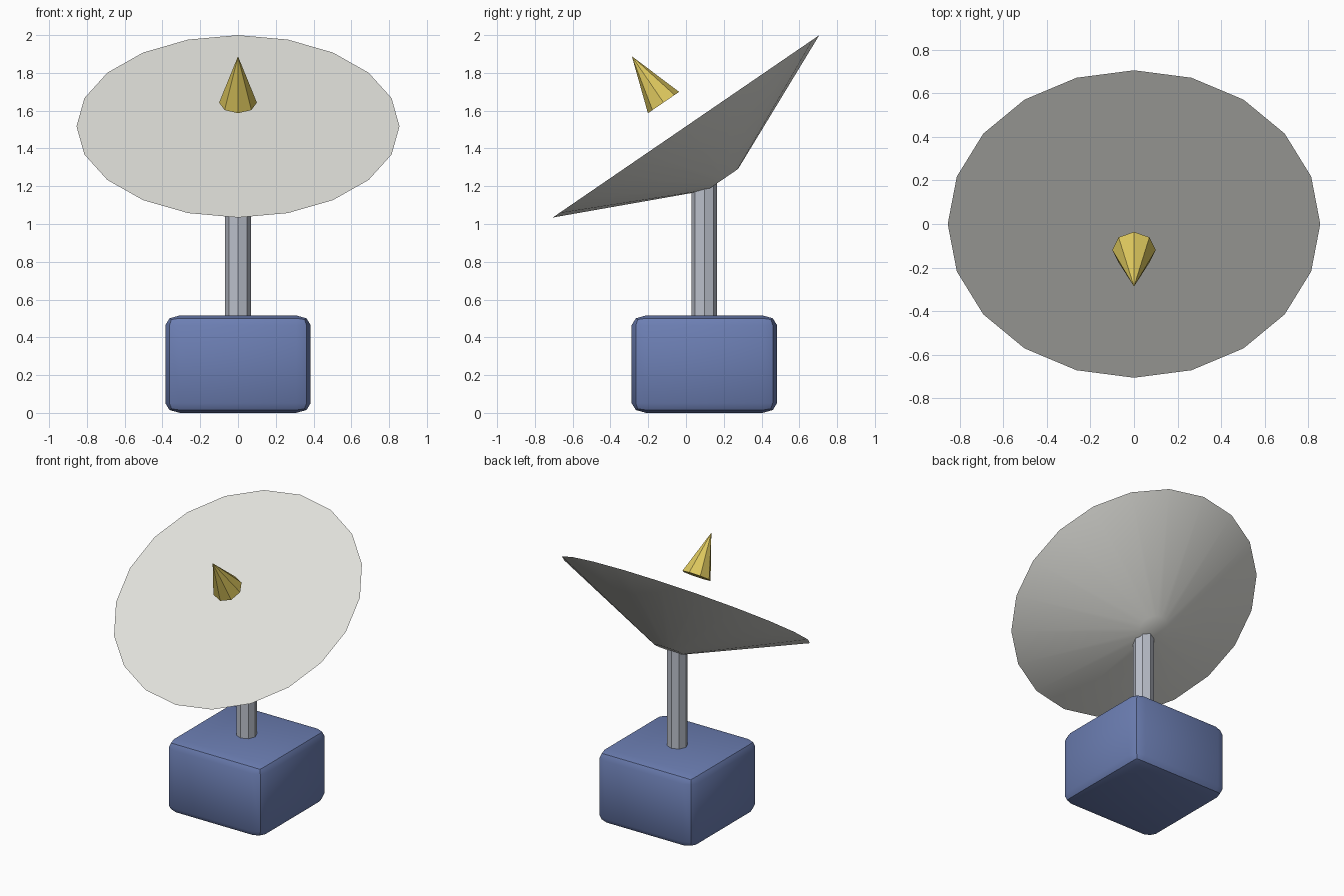
import bpy, bmesh, math
from mathutils import Matrix

old = bpy.data.objects.get("Cube")
if old:
    bpy.data.objects.remove(old, do_unlink=True)

TILT = 0.6       # dish tilt towards the front, radians
STAND_Y = 0.097  # base and mast sit behind the dish centre


def material(name, rgb, rough=0.6):
    mat = bpy.data.materials.new(name)
    mat.use_nodes = True
    mat.diffuse_color = (*rgb, 1)
    bsdf = mat.node_tree.nodes["Principled BSDF"]
    bsdf.inputs["Base Color"].default_value = (*rgb, 1)
    bsdf.inputs["Roughness"].default_value = rough
    return mat


def add_object(name, bm, mat, location, tilt=0.0, smooth=False):
    bmesh.ops.recalc_face_normals(bm, faces=bm.faces)
    mesh = bpy.data.meshes.new(name)
    bm.to_mesh(mesh)
    bm.free()
    mesh.materials.append(mat)
    obj = bpy.data.objects.new(name, mesh)
    bpy.context.collection.objects.link(obj)
    obj.location = location
    obj.rotation_euler.x = tilt
    if smooth:
        bpy.ops.object.select_all(action='DESELECT')
        obj.select_set(True)
        bpy.context.view_layer.objects.active = obj
        bpy.ops.object.shade_smooth_by_angle(angle=math.radians(30))
    return obj


def frustum(sides, bottom, top, height):
    """Closed cone or cylinder standing on its local origin."""
    bm = bmesh.new()
    bmesh.ops.create_cone(bm, cap_ends=True, segments=sides, radius1=bottom,
                          radius2=top, depth=height,
                          matrix=Matrix.Translation((0, 0, height / 2)))
    bmesh.ops.remove_doubles(bm, verts=bm.verts, dist=1e-5)
    return bm


blue = material("base blue", (0.15, 0.21, 0.45))
steel = material("mast grey", (0.50, 0.53, 0.60))
white = material("dish off white", (0.75, 0.75, 0.71))
gold = material("feed gold", (0.72, 0.57, 0.11))

# Base: rounded block, squashed after bevelling
box = bmesh.new()
bmesh.ops.create_cube(box, size=0.77)
bmesh.ops.bevel(box, geom=box.edges[:], offset=0.077, segments=2,
                profile=0.5, affect='EDGES')
bmesh.ops.scale(box, vec=(1, 1, 0.67), verts=box.verts)
add_object("base", box, blue, (0, STAND_Y, 0.258), smooth=True)

# Mast: octagonal post running up into the dish
add_object("mast", frustum(8, 0.068, 0.068, 0.77), steel, (0, STAND_Y, 0.48))

# Dish: shallow closed cone, narrow end behind
depth = 0.342
centre_z = 1.517
add_object("dish", frustum(20, 0.1, 0.855, depth), white,
           (0, depth * math.sin(TILT), centre_z - depth * math.cos(TILT)),
           TILT, smooth=True)

# Feed horn: faceted cone floating over the dish, on the same axis
add_object("feed_horn", frustum(8, 0.1, 0.0, 0.297), gold,
           (0, -0.119, 1.643), TILT)
